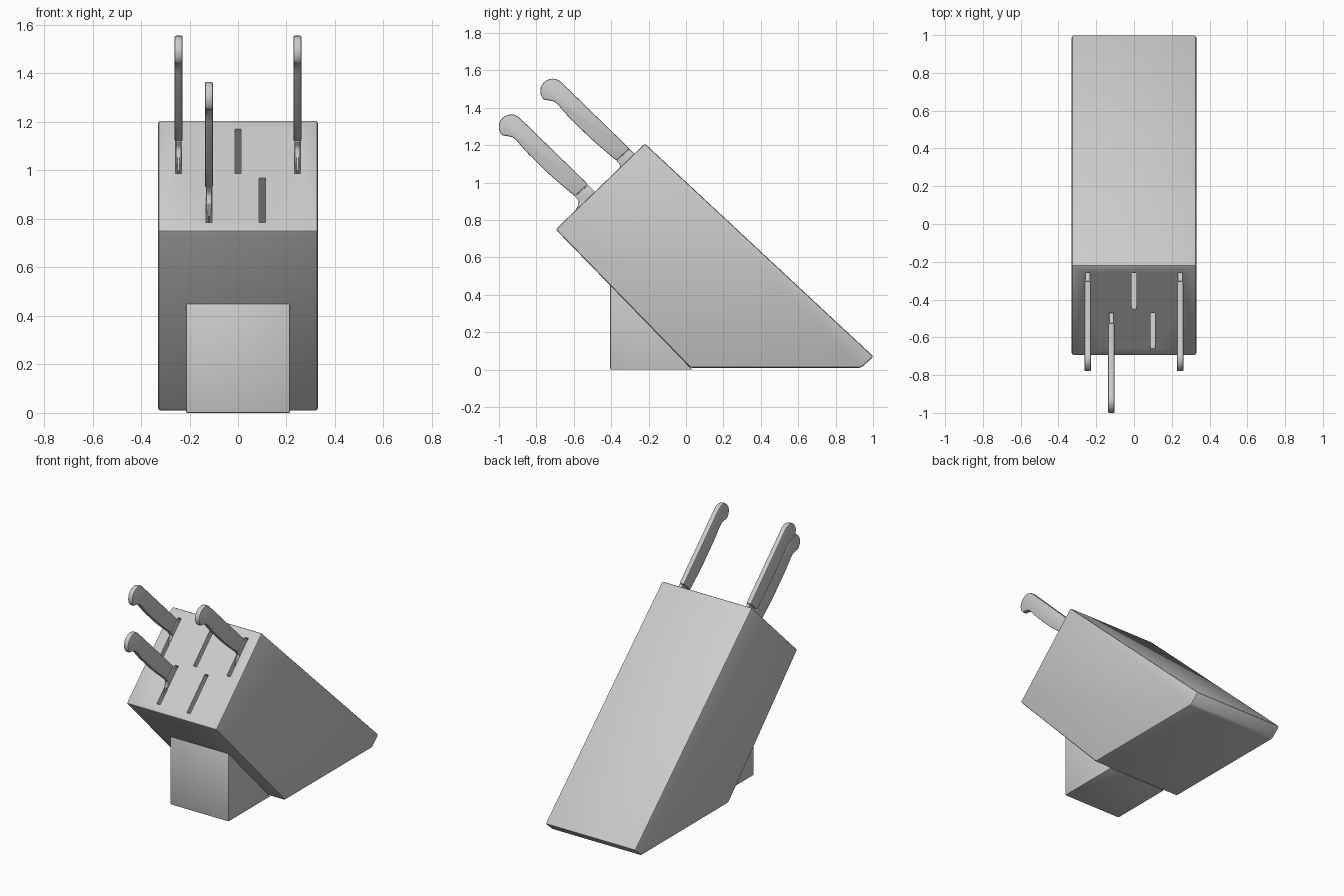
import bpy, bmesh
from math import cos, sin, radians
from mathutils import Vector

if "Cube" in bpy.data.objects:
    bpy.data.objects.remove(bpy.data.objects["Cube"])

# Block axes in the (y, z) plane: ALONG runs up the slotted face, IN goes into the block
LOW, HIGH = Vector((-0.697, 0.75)), Vector((-0.22, 1.209))
ALONG = (HIGH - LOW).normalized()
IN = Vector((ALONG.y, -ALONG.x))
ROW_STEP = Vector((-0.222, -0.191))


def prism(name, profile, half, x=0.0):
    """Extrude a (y, z) outline along x."""
    bm = bmesh.new()
    face = bm.faces.new([bm.verts.new((-half, p[0], p[1])) for p in profile])
    new = bmesh.ops.extrude_face_region(bm, geom=[face])["geom"]
    verts = [v for v in new if isinstance(v, bmesh.types.BMVert)]
    bmesh.ops.translate(bm, verts=verts, vec=(2 * half, 0, 0))
    bmesh.ops.recalc_face_normals(bm, faces=bm.faces)
    mesh = bpy.data.meshes.new(name)
    bm.to_mesh(mesh)
    bm.free()
    obj = bpy.data.objects.new(name, mesh)
    obj.location.x = x
    bpy.context.collection.objects.link(obj)
    return obj


def activate(obj):
    bpy.ops.object.select_all(action='DESELECT')
    obj.select_set(True)
    bpy.context.view_layer.objects.active = obj


def bevel(obj, width, segments=2):
    activate(obj)
    mod = obj.modifiers.new("Bevel", 'BEVEL')
    mod.width, mod.segments = width, segments
    mod.limit_method, mod.angle_limit = 'ANGLE', radians(40)
    bpy.ops.object.modifier_apply(modifier=mod.name)
    bpy.ops.object.shade_smooth_by_angle(angle=radians(35))


# Slanted block
block = prism("block", [LOW, HIGH, (1.003, 0.07), (0.936, 0.01), (0.023, 0.01)], 0.33)
bevel(block, 0.011)

# Knife slots: (x, y at lower end, y at upper end)
for x, y0, y1 in [(-0.245, -0.45, -0.26), (0, -0.45, -0.26), (0.245, -0.45, -0.26),
                  (-0.12, -0.66, -0.47), (0.10, -0.66, -0.47)]:
    a, b = [LOW + ALONG * ((y - LOW.x) / ALONG.x) for y in (y0, y1)]
    cutter = prism("slot_cutter", [a - IN * 0.05, b - IN * 0.05, b + IN * 0.8, a + IN * 0.8], 0.0125, x)
    cutter.hide_render = True
    activate(block)
    mod = block.modifiers.new("Slot", 'BOOLEAN')
    mod.operation, mod.solver, mod.object = 'DIFFERENCE', 'EXACT', cutter
    bpy.ops.object.modifier_apply(modifier=mod.name)
    bpy.data.objects.remove(cutter)

# Wedge foot under the block
foot = prism("foot", [(-0.405, 0.0), (-0.405, 0.455), (0.035, 0.0)], 0.215)
bevel(foot, 0.006)

# Knife outlines, given for the upper row
HANDLE = [(-0.713 + 0.066 * cos(radians(t)), 1.49 + 0.066 * sin(radians(t))) for t in range(45, 226, 15)]
HANDLE += [(-0.732, 1.440), (-0.706, 1.434), (-0.685, 1.418), (-0.66, 1.388), (-0.62, 1.344),
           (-0.57, 1.295), (-0.515, 1.241), (-0.463, 1.195), (-0.372, 1.118), (-0.302, 1.182)]
BOLSTER = [(-0.302, 1.180), (-0.372, 1.116), (-0.359, 1.104), (-0.352, 1.092), (-0.352, 1.08),
           (-0.358, 1.06), (-0.345, 1.02), (-0.235, 1.115)]
BLADE = [(-0.28, 1.15), (-0.345, 1.09), (-0.37, 1.04), (-0.38, 1.0), (-0.088, 0.70),
         (0.05, 0.65), (0.17, 0.68)]

# Knives
for i, (x, row) in enumerate([(-0.245, 0), (0.245, 0), (-0.12, 1)], 1):
    def shift(outline):
        return [Vector(p) + ROW_STEP * row for p in outline]
    bevel(prism(f"knife_{i}_handle", shift(HANDLE), 0.017, x), 0.007)
    bevel(prism(f"knife_{i}_bolster", shift(BOLSTER), 0.0115, x), 0.002)
    prism(f"knife_{i}_blade", shift(BLADE), 0.004, x)
